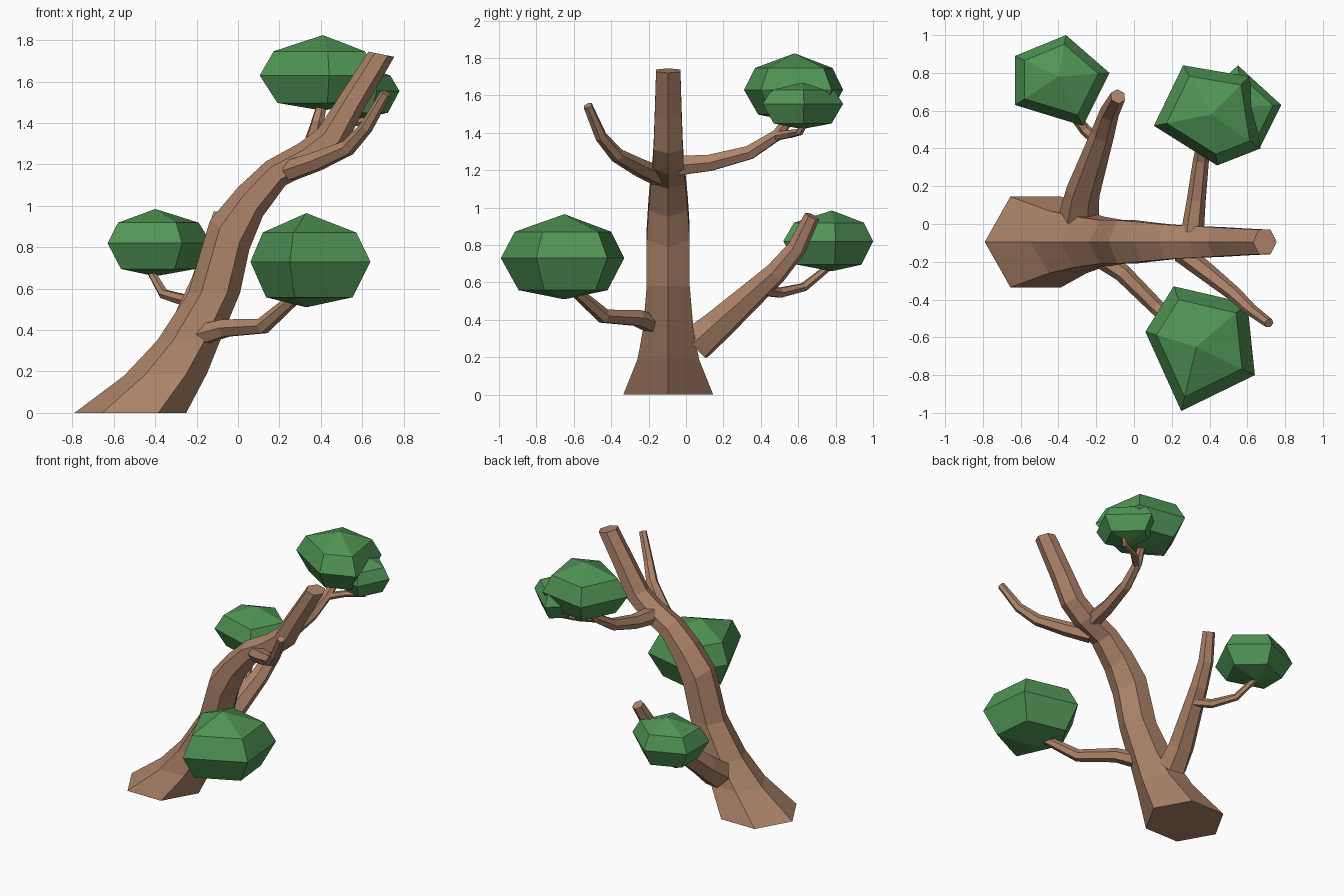
import bpy, bmesh, math
from mathutils import Vector

if "Cube" in bpy.data.objects:
    bpy.data.objects.remove(bpy.data.objects["Cube"])


def material(name, rgb):
    m = bpy.data.materials.new(name)
    m.diffuse_color = (*rgb, 1)
    m.use_nodes = True
    m.node_tree.nodes["Principled BSDF"].inputs["Base Color"].default_value = m.diffuse_color
    return m


BARK = material("bark", (0.42, 0.23, 0.14))
LEAF = material("leaves", (0.08, 0.30, 0.09))


def skin(name, rings, mat, tips=None):
    """Bridge equal-sized rings; close ends with caps or with two tip points."""
    bm = bmesh.new()
    loops = [[bm.verts.new(p) for p in r] for r in rings]
    n = len(loops[0])
    for a, b in zip(loops, loops[1:]):
        for i in range(n):
            j = (i + 1) % n
            bm.faces.new((a[i], a[j], b[j], b[i]))
    for k, loop in enumerate((loops[0], loops[-1])):
        if tips:
            t = bm.verts.new(tips[k])
            for i in range(n):
                bm.faces.new((loop[i], loop[(i + 1) % n], t))
        else:
            bm.faces.new(loop)
    bmesh.ops.recalc_face_normals(bm, faces=bm.faces)
    me = bpy.data.meshes.new(name)
    bm.to_mesh(me)
    bm.free()
    me.materials.append(mat)
    ob = bpy.data.objects.new(name, me)
    bpy.context.collection.objects.link(ob)
    return ob


def hexagon(c, u, v):
    return [c + u * math.cos(i * math.pi / 3) + v * math.sin(i * math.pi / 3)
            for i in range(6)]


def branch(name, pts, radii):
    """Tapered six-sided tube along a path."""
    pts = [Vector(p) for p in pts]
    rings = []
    for i, p in enumerate(pts):
        d = (pts[min(i + 1, len(pts) - 1)] - pts[max(i - 1, 0)]).normalized()
        side = d.cross(Vector((0, 0, 1))).normalized()
        rings.append(hexagon(p, side * radii[i], side.cross(d) * radii[i]))
    return skin(name, rings, BARK)


def foliage(name, outline, centre, bottom, mid, top):
    """Five-sided faceted clump: widest outline plus smaller rings and two tips."""
    c = Vector(centre)

    def ring(s, z):
        return [(*(c + (Vector(p) - c) * s), z) for p in outline]
    rings = [ring(0.72, mid + 0.78 * (bottom - mid)), ring(1, mid),
             ring(0.78, mid + 0.6 * (top - mid))]
    return skin(name, rings, LEAF, ((*c, bottom), (*c, top)))


# Trunk: left x,z / right x,z / half depth of each ring
TRUNK = [(-.79, 0, -.25, 0, .24), (-.55, .18, -.15, .19, .165),
         (-.39, .35, -.09, .34, .135), (-.24, .58, .01, .58, .115),
         (-.135, .93, .055, .79, .115), (0, 1.09, .12, .95, .105),
         (.135, 1.215, .23, 1.10, .092), (.29, 1.30, .39, 1.18, .083),
         (.385, 1.37, .52, 1.29, .078), (.49, 1.53, .61, 1.47, .072),
         (.63, 1.745, .755, 1.72, .065)]
rings = []
for lx, lz, rx, rz, h in TRUNK:
    L, R = Vector((lx, -.095, lz)), Vector((rx, -.095, rz))
    rings.append(hexagon((L + R) / 2, (R - L) / 2,
                         Vector((0, h / math.sin(math.pi / 3), 0))))
skin("trunk", rings, BARK)

# Branches and twigs
branch("lower_back_branch",
       [(-.29, .05, .27), (-.27, .17, .37), (-.165, .48, .65),
        (-.13, .59, .78), (-.085, .675, .955)], (.105, .09, .062, .052, .042))
branch("lower_back_twig",
       [(-.17, .42, .56), (-.26, .50, .545), (-.36, .63, .575), (-.42, .76, .68)],
       (.035, .03, .025, .02))
branch("lower_front_branch",
       [(-.19, -.17, .375), (-.06, -.26, .41), (.12, -.44, .42), (.28, -.60, .56)],
       (.055, .048, .042, .03))
branch("upper_front_branch",
       [(.25, -.15, 1.17), (.38, -.25, 1.215), (.53, -.37, 1.28),
        (.62, -.455, 1.38), (.715, -.525, 1.545)], (.055, .05, .04, .033, .026))
branch("upper_back_branch",
       [(.31, -.04, 1.225), (.33, .13, 1.24), (.355, .34, 1.295),
        (.38, .49, 1.39), (.41, .58, 1.51)], (.06, .05, .042, .033, .025))
branch("upper_back_twig",
       [(.37, .47, 1.38), (.47, .56, 1.395), (.59, .61, 1.405), (.64, .65, 1.48)],
       (.026, .023, .02, .016))

# Leaf clumps
foliage("left_foliage",
        [(-.63, .89), (-.36, 1.0), (-.13, .80), (-.27, .52), (-.63, .63)],
        (-.40, .78), .66, .82, .985)
foliage("front_foliage",
        [(.06, -.57), (.21, -.33), (.60, -.42), (.64, -.80), (.25, -.99)],
        (.33, -.65), .51, .73, .965)
foliage("top_foliage",
        [(.26, .84), (.61, .78), (.67, .40), (.44, .31), (.105, .52)],
        (.41, .58), 1.46, 1.63, 1.825)
foliage("small_top_foliage",
        [(.55, .84), (.78, .63), (.67, .41), (.45, .48), (.42, .72)],
        (.58, .62), 1.42, 1.555, 1.68)
